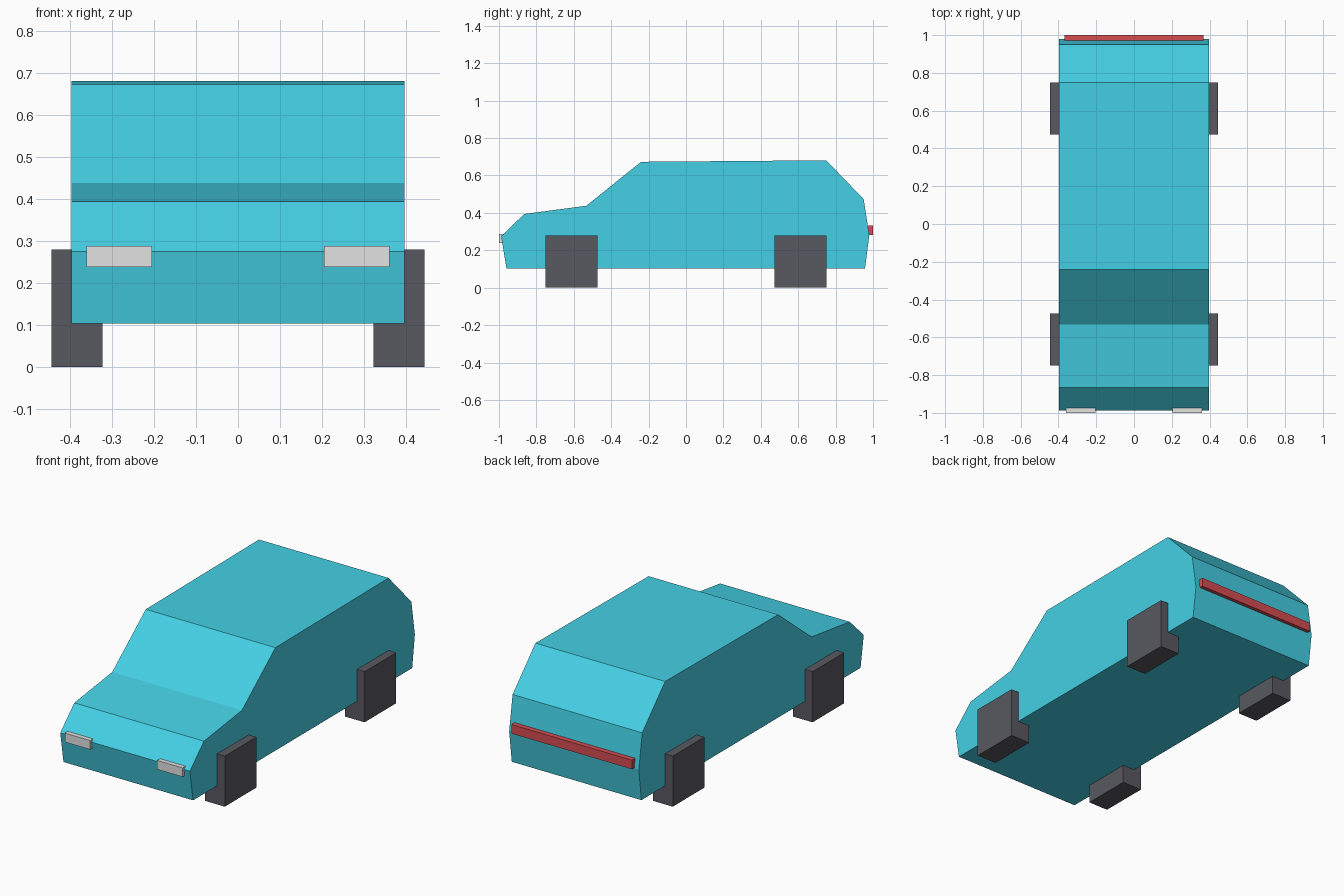
import bpy
import bmesh

cube = bpy.data.objects.get("Cube")
if cube:
    bpy.data.objects.remove(cube, do_unlink=True)


def material(name, rgb):
    mat = bpy.data.materials.new(name)
    mat.use_nodes = True
    colour = (*rgb, 1)
    mat.diffuse_color = colour
    mat.node_tree.nodes["Principled BSDF"].inputs["Base Color"].default_value = colour
    return mat


def prism(name, profile, x0, x1, mat):
    """Extrude a side profile of (y, z) points from x0 to x1."""
    bm = bmesh.new()
    face = bm.faces.new([bm.verts.new((x0, y, z)) for y, z in profile])
    side = bmesh.ops.extrude_face_region(bm, geom=[face])
    verts = [v for v in side["geom"] if isinstance(v, bmesh.types.BMVert)]
    bmesh.ops.translate(bm, verts=verts, vec=(x1 - x0, 0, 0))
    bmesh.ops.recalc_face_normals(bm, faces=bm.faces)
    mesh = bpy.data.meshes.new(name)
    bm.to_mesh(mesh)
    bm.free()
    mesh.materials.append(mat)
    obj = bpy.data.objects.new(name, mesh)
    bpy.context.collection.objects.link(obj)
    return obj


def box(name, x, y, z, mat):
    corners = [(y[0], z[0]), (y[1], z[0]), (y[1], z[1]), (y[0], z[1])]
    return prism(name, corners, *x, mat)


paint = material("turquoise paint", (0.058, 0.63, 0.78))
rubber = material("dark rubber", (0.098, 0.098, 0.12))
glass = material("pale lamp", (0.76, 0.76, 0.76))
red = material("red lamp", (0.665, 0.074, 0.084))

# Body: bumper, bonnet, windscreen, roof and tailgate in one outline
outline = [(-0.96, 0.103), (-0.988, 0.275), (-0.865, 0.394), (-0.533, 0.438),
           (-0.24, 0.673), (0.75, 0.681), (0.95, 0.473), (0.98, 0.28),
           (0.957, 0.103)]
prism("body", outline, -0.397, 0.397, paint)

# Blocky wheels and headlamps on both sides
for side, sign in (("left", 1), ("right", -1)):
    wheel_x = (sign * 0.323, sign * 0.444)
    box(f"front_{side}_wheel", wheel_x, (-0.75, -0.473), (0, 0.28), rubber)
    box(f"rear_{side}_wheel", wheel_x, (0.473, 0.75), (0, 0.28), rubber)
    box(f"{side}_headlamp", (sign * 0.205, sign * 0.361), (-1, -0.97),
        (0.238, 0.288), glass)

# Full-width tail lamp
box("tail_lamp", (-0.369, 0.369), (0.965, 1), (0.283, 0.333), red)
